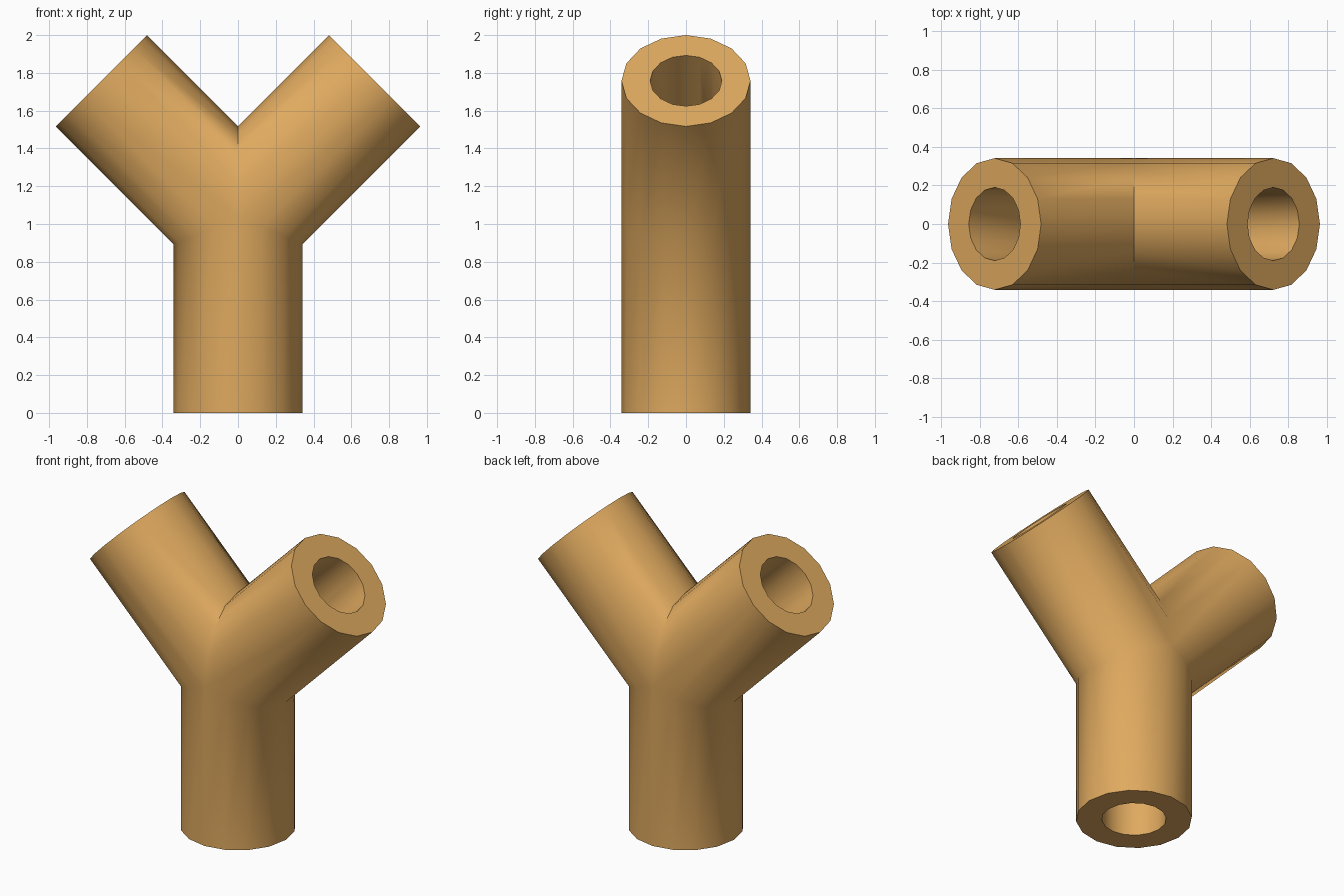
import bpy
import bmesh
import math
from mathutils import Vector

if "Cube" in bpy.data.objects:
    bpy.data.objects.remove(bpy.data.objects["Cube"], do_unlink=True)

SIDES = 16
OUTER, INNER = 0.3415, 0.19
JOINT = Vector((0, 0, 1.035))      # where the three axes meet
ARM = 1.023                        # branch length along its axis
MITRE = math.tan(math.radians(22.5))

tan_mat = bpy.data.materials.new("warm tan")
tan_mat.use_nodes = True
colour = (0.74, 0.40, 0.115, 1)
tan_mat.diffuse_color = colour
tan_mat.node_tree.nodes["Principled BSDF"].inputs["Base Color"].default_value = colour

bm = bmesh.new()


def circle(radius):
    """Points (s, y) round a pipe section."""
    for i in range(SIDES):
        a = math.tau * i / SIDES
        yield radius * math.cos(a), radius * math.sin(a)


def bridge(ring_a, ring_b):
    for i in range(SIDES):
        j = (i + 1) % SIDES
        bm.faces.new((ring_a[i], ring_a[j], ring_b[j], ring_b[i]))


def stem_wall(radius):
    """Vertical wall whose top is mitred against both branches."""
    end = [bm.verts.new((x, y, 0)) for x, y in circle(radius)]
    top = [bm.verts.new(JOINT + Vector((x, y, -MITRE * abs(x))))
           for x, y in circle(radius)]
    bridge(end, top)
    return end


def branch_wall(radius, side):
    """Slanted wall mitred to the stem below and the other branch above."""
    along = Vector((side, 0, 1)).normalized()
    across = Vector((side, 0, -1)).normalized()
    start, end = [], []
    for s, y in circle(radius):
        base = JOINT + across * s + Vector((0, y, 0))
        cut = s * MITRE if s > 0 else -s
        start.append(bm.verts.new(base + along * cut))
        end.append(bm.verts.new(base + along * ARM))
    bridge(start, end)
    return end


# Stem, then left and right branches, each closed by a flat annular rim
bridge(stem_wall(OUTER), stem_wall(INNER))
for side in (1, -1):
    bridge(branch_wall(OUTER, side), branch_wall(INNER, side))

# Weld the mitred seams into one hollow fitting
bmesh.ops.remove_doubles(bm, verts=bm.verts, dist=0.0005)
bmesh.ops.recalc_face_normals(bm, faces=bm.faces)
mesh = bpy.data.meshes.new("pipe_fitting")
bm.to_mesh(mesh)
bm.free()
mesh.materials.append(tan_mat)

fitting = bpy.data.objects.new("pipe_fitting", mesh)
bpy.context.collection.objects.link(fitting)
bpy.ops.object.select_all(action='DESELECT')
fitting.select_set(True)
bpy.context.view_layer.objects.active = fitting
bpy.ops.object.shade_smooth_by_angle(angle=math.radians(55))
